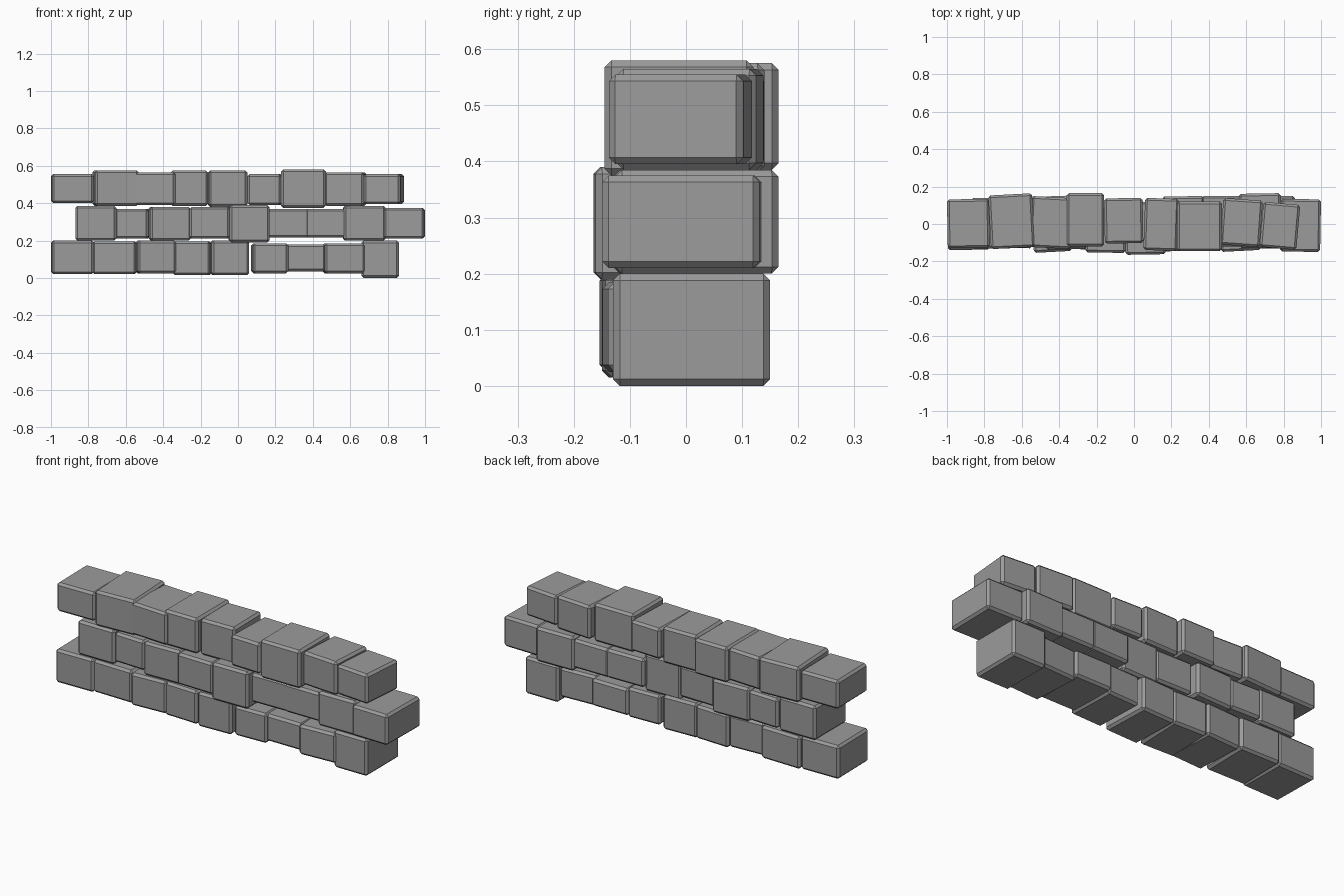
import bpy
from math import radians, sin
from mathutils import Matrix

default_cube = bpy.data.objects.get("Cube")
if default_cube:
    bpy.data.objects.remove(default_cube, do_unlink=True)

# Single stone colour
stone_grey = bpy.data.materials.new("stone_grey")
stone_grey.use_nodes = True
stone_colour = (0.33, 0.33, 0.33, 1)
stone_grey.diffuse_color = stone_colour
shader = stone_grey.node_tree.nodes["Principled BSDF"]
shader.inputs["Base Color"].default_value = stone_colour
shader.inputs["Roughness"].default_value = 0.9


def add_stone(name, left, right, bottom, top, front, back, yaw):
    """One chamfered block that fills the given bounds after turning by yaw degrees."""
    turn = abs(sin(radians(yaw)))
    width, depth = right - left, back - front
    size = (width - depth * turn, depth - width * turn, top - bottom)
    centre = ((left + right) / 2, (front + back) / 2, (bottom + top) / 2)

    bpy.ops.mesh.primitive_cube_add(size=1, location=centre)
    stone = bpy.context.object
    stone.name = stone.data.name = name
    stone.data.transform(Matrix.Diagonal((*size, 1)))
    stone.rotation_euler.z = radians(yaw)
    stone.data.materials.append(stone_grey)

    chamfer = stone.modifiers.new("chamfer", "BEVEL")
    chamfer.width = 0.012
    chamfer.segments = 1
    chamfer.limit_method = "NONE"
    return stone


def add_course(name, stones):
    for number, stone in enumerate(stones, start=1):
        add_stone(f"{name}_stone_{number}", *stone)


# Each stone: left, right, bottom, top, front, back, yaw
bottom_course = [
    (-1, -.77, .02, .2, -.14, .13, 1),
    (-.78, -.54, .02, .195, -.13, .14, -1),
    (-.55, -.33, .025, .2, -.155, .13, 3),
    (-.35, -.14, .015, .195, -.14, .13, -2),
    (-.15, .06, .015, .2, -.15, .13, 2),
    (.07, .27, .025, .185, -.15, .13, 2),
    (.25, .47, .035, .18, -.13, .14, 0),
    (.45, .68, .025, .185, -.15, .13, 3),
    (.66, .86, 0, .2, -.13, .15, 0),
]
middle_course = [
    (-.87, -.65, .2, .385, -.13, .14, 0),
    (-.66, -.47, .21, .37, -.12, .15, -2),
    (-.48, -.25, .2, .38, -.14, .155, 2),
    (-.26, -.04, .21, .38, -.155, .12, -1),
    (-.05, .17, .19, .39, -.165, .12, 1),
    (.15, .38, .215, .37, -.12, .15, 1),
    (.36, .58, .215, .37, -.12, .15, 0),
    (.56, .79, .2, .385, -.13, .165, 1),
    (.78, 1, .21, .375, -.15, .135, -1),
]
top_course = [
    (-1, -.77, .4, .555, -.13, .135, 1),
    (-.78, -.53, .385, .575, -.135, .165, 3),
    (-.56, -.32, .39, .565, -.135, .15, -3),
    (-.36, -.16, .385, .575, -.12, .165, 0),
    (-.16, .05, .38, .575, -.105, .14, 1),
    (.05, .24, .39, .555, -.145, .14, -2),
    (.23, .47, .375, .58, -.145, .12, 0),
    (.46, .69, .385, .565, -.125, .14, -4),
    (.67, .89, .395, .555, -.14, .12, -5),
]

add_course("bottom_course", bottom_course)
add_course("middle_course", middle_course)
add_course("top_course", top_course)
